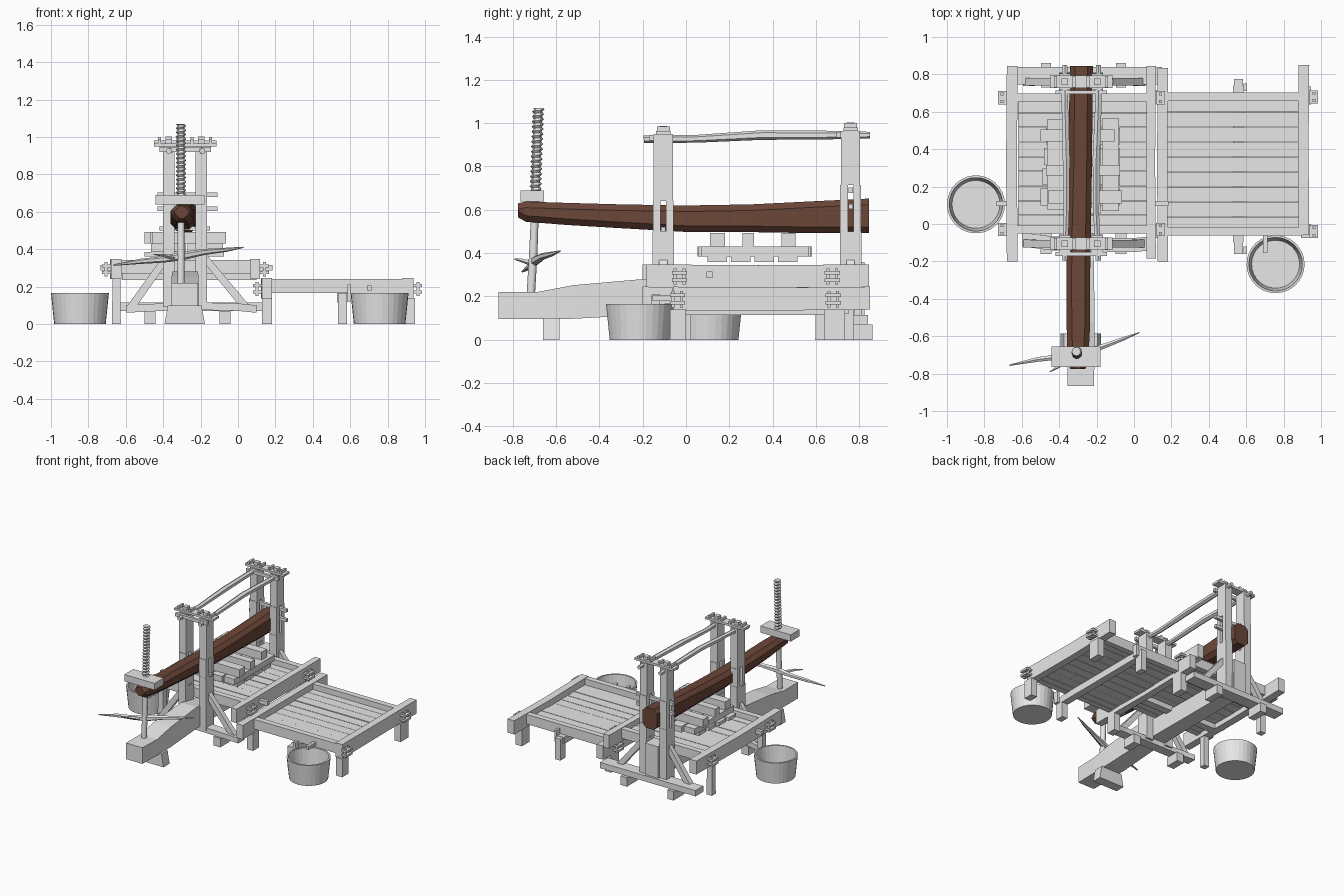
import bpy, bmesh, math, random
from mathutils import Vector
random.seed(4)

def material(name, col):
    m = bpy.data.materials.new(name)
    m.diffuse_color = (*col, 1)
    return m

GREY = material("weathered_grey", (0.8, 0.8, 0.8))
BROWN = material("dark_brown_wood", (0.15, 0.062, 0.04))

def loft(name, rings, mat=GREY, smooth=False):
    """Skin a list of closed rings of points, capping both ends."""
    bm = bmesh.new()
    vs = [[bm.verts.new(p) for p in r] for r in rings]
    n = len(vs[0])
    for a, b in zip(vs, vs[1:]):
        for i in range(n):
            bm.faces.new((a[i], a[(i + 1) % n], b[(i + 1) % n], b[i]))
    bm.faces.new(vs[0][::-1])
    bm.faces.new(vs[-1])
    bmesh.ops.recalc_face_normals(bm, faces=bm.faces)
    for f in bm.faces:
        f.smooth = smooth and len(f.verts) == 4
    me = bpy.data.meshes.new(name)
    bm.to_mesh(me)
    bm.free()
    me.materials.append(mat)
    ob = bpy.data.objects.new(name, me)
    bpy.context.collection.objects.link(ob)
    return ob

def box(name, x0, x1, y0, y1, z0, z1):
    return loft(name, [[(x0, y0, z), (x1, y0, z), (x1, y1, z), (x0, y1, z)] for z in (z0, z1)])

def beam_y(name, secs):
    """Rectangular beam along y from sections (y, x0, x1, z0, z1)."""
    return loft(name, [[(a, y, c), (b, y, c), (b, y, d), (a, y, d)] for y, a, b, c, d in secs])

def pole(name, pts, radii, sides=4, squash=1.0):
    """Swept pole through points with a radius at each."""
    pts = [Vector(p) for p in pts]
    d = (pts[-1] - pts[0]).normalized()
    side = d.cross(Vector((0, 0, 1)) if abs(d.z) < 0.9 else Vector((0, 1, 0))).normalized()
    up = side.cross(d)
    ang = [2 * math.pi * (i + 0.5) / sides for i in range(sides)]
    return loft(name, [[p + side * math.cos(t) * r + up * math.sin(t) * r * squash for t in ang]
                       for p, r in zip(pts, radii)], GREY, sides > 6)

# lever trunk with chamfered section
secs = [(-0.775, -0.34, -0.26, 0.565, 0.63), (-0.74, -0.355, -0.245, 0.545, 0.638), (-0.55, -0.36, -0.235, 0.53, 0.632),
        (-0.3, -0.362, -0.235, 0.515, 0.625), (0.0, -0.358, -0.23, 0.498, 0.62), (0.3, -0.35, -0.225, 0.497, 0.625),
        (0.6, -0.347, -0.222, 0.492, 0.64), (0.845, -0.343, -0.22, 0.492, 0.652)]
rings = []
for y, a, b, c, d in secs:
    k = 0.028
    rings.append([(a + k, y, c), (b - k, y, c), (b, y, c + k), (b, y, d - k),
                  (b - k, y, d), (a + k, y, d), (a, y, d - k), (a, y, c + k)])
loft("lever_trunk", rings, BROWN)

# base trunk and its front foot
beam_y("base_trunk", [(-0.865, -0.355, -0.215, 0.095, 0.22), (-0.69, -0.355, -0.21, 0.095, 0.22),
                      (-0.52, -0.355, -0.21, 0.097, 0.252), (-0.2, -0.35, -0.215, 0.115, 0.28),
                      (-0.04, -0.345, -0.22, 0.115, 0.255), (0.82, -0.34, -0.225, 0.115, 0.25)])
loft("trunk_foot", [[(-0.285 - w, -0.66, z), (-0.285 + w, -0.66, z), (-0.285 + w, -0.585, z), (-0.285 - w, -0.585, z)]
                    for z, w in ((0, 0.108), (0.1, 0.09))])
box("rear_filler_block", -0.338, -0.228, 0.715, 0.825, 0.115, 0.36)

# screw: plain shaft, threaded top, nut and turning branch
pole("screw_shaft", [(-0.305, -0.717, 0.2), (-0.305, -0.705, 0.4), (-0.305, -0.693, 0.7)], [0.02, 0.02, 0.017], 12)
turns, per, seg = 17, 4, 12
rings = []
for i in range(turns * per + 1):
    h = i / (turns * per)
    ring = []
    for j in range(seg):
        ph = (i / per - j / seg) % 1
        r = 0.018 + 0.01 * (1 - abs(2 * ph - 1))
        t = 2 * math.pi * j / seg
        ring.append((-0.305 + r * math.cos(t), -0.695 + 0.013 * h + r * math.sin(t), 0.68 + 0.39 * h))
    rings.append(ring)
loft("screw_thread", rings)
box("screw_nut", -0.44, -0.18, -0.765, -0.655, 0.638, 0.69)
pole("turning_branch", [(-0.665, -0.755, 0.315), (-0.52, -0.725, 0.335), (-0.4, -0.71, 0.345), (-0.305, -0.7, 0.362),
                        (-0.18, -0.66, 0.385), (-0.06, -0.615, 0.397), (0.03, -0.58, 0.41)],
     [0.004, 0.014, 0.017, 0.023, 0.016, 0.011, 0.003], 6)
pole("branch_twig", [(-0.33, -0.7, 0.35), (-0.4, -0.76, 0.367), (-0.45, -0.79, 0.372)], [0.014, 0.009, 0.003], 5)

# slotted uprights with cross ties, pegs, sills, feet and braces
for tag, y, top, s0, s1 in (("front", -0.105, 0.95, 0.5, 0.64), ("rear", 0.76, 0.965, 0.5, 0.715)):
    for side, x in (("left", -0.37), ("right", -0.197)):
        def slab(part, y0, y1, z0, z1):
            box(f"{tag}_{side}_post_{part}", x - 0.03, x + 0.03, y + y0, y + y1, z0, z1)
        slab("lower", -0.05, 0.05, 0.09, s0)
        slab("upper", -0.044, 0.044, s1, top)
        slab("cheek_a", -0.048, -0.013, s0, s1)
        slab("cheek_b", 0.013, 0.048, s0, s1)
        for dx in (-0.05, 0.05):
            box(f"{tag}_{side}_tie_peg", x + dx - 0.008, x + dx + 0.008, y - 0.03, y + 0.03, top + 0.01, top + 0.035)
        box(f"{tag}_{side}_post_tenon", x - 0.018, x + 0.018, y - 0.018, y + 0.018, top, top + 0.038)
        # diagonal brace
        sx = -0.575 if side == "left" else 0.045
        pole(f"{tag}_{side}_brace", [(x + (0.02 if side == "left" else -0.02), y, 0.4), (sx, y, 0.085)], [0.026, 0.03])
    box(f"{tag}_cross_tie", -0.45, -0.115, y - 0.034, y + 0.034, top - 0.002, top + 0.015)
    box(f"{tag}_lower_tie", -0.42, -0.145, y - 0.065, y - 0.045, top - 0.03, top - 0.005)
for z in (0.615, 0.69):
    box("slot_key", -0.43, -0.11, 0.75, 0.772, z - 0.012, z + 0.012)
box("front_slot_peg", -0.42, -0.15, -0.115, -0.095, 0.5, 0.52)
loft("front_sill", [[(x, -0.15 + c, z), (x, -0.075 + c, z), (x, -0.075 + c, z + 0.04), (x, -0.15 + c, z + 0.04)]
                    for x, c, z in ((-0.6, 0.03, 0.06), (-0.45, 0.01, 0.068), (-0.2, 0, 0.075), (0.0, 0, 0.07), (0.1, 0.01, 0.06))])
box("rear_sill", -0.67, 0.15, 0.745, 0.84, 0.07, 0.115)
for x in (-0.47, -0.07):
    box("rear_sill_foot", x - 0.027, x + 0.027, 0.73, 0.862, 0, 0.07)
    box("front_sill_foot", x - 0.03, x + 0.03, -0.16, -0.05, 0, 0.07)

# top rails joining front and rear frames
for x, b in ((-0.37, 0.008), (-0.19, -0.012)):
    pole("top_rail", [(x, -0.195, 0.925), (x + b, 0.05, 0.928), (x + b, 0.35, 0.945), (x, 0.65, 0.945), (x, 0.85, 0.945)],
         [0.017, 0.018, 0.022, 0.02, 0.015], 6)

# two planked basins: floors, rims, through tenons with wedges
def basin(tag, xl, xr, yf, yb, floor, z0, z1, rails):
    n = 9
    step = (yb - yf) / n
    for i in range(n):
        dz = random.uniform(-0.003, 0.003)
        box(f"{tag}_floor_plank", xl, xr, yf + i * step, yf + (i + 1) * step - 0.003, floor - 0.025 + dz, floor + dz)
    for part, y in (("front", yf), ("back", yb)):
        box(f"{tag}_{part}_board", xl - 0.02, xr + 0.02, y - 0.022, y + 0.022, z0 + 0.03, z1 - 0.005)
    for side, (x0, x1, y0, y1) in zip((-1, 1), rails):
        beam_y(f"{tag}_side_rail", [(y0, x0, x1, z0, z1), ((y0 + y1) / 2, x0 - 0.004, x1 - 0.004, z0, z1 - 0.004), (y1, x0, x1, z0 + 0.004, z1)])
        out = x1 if side > 0 else x0
        for y in (yf, yb):
            for z in (z0 + 0.035, z0 + 0.07):
                a, b = sorted((out, out + side * 0.048))
                box(f"{tag}_tenon", a, b, y - 0.035, y + 0.035, z - 0.008, z + 0.008)
            c = out + side * 0.025
            for dy in (-0.02, 0.02):
                box(f"{tag}_wedge", c - 0.008, c + 0.008, y + dy - 0.007, y + dy + 0.007, z0 + 0.015, z0 + 0.09)

basin("press_basin", -0.62, 0.07, -0.03, 0.675, 0.3, 0.24, 0.348,
      [(-0.68, -0.622, -0.2, 0.845), (0.068, 0.117, -0.185, 0.845)])
basin("lower_basin", 0.175, 0.88, -0.04, 0.68, 0.195, 0.135, 0.245,
      [(0.127, 0.182, -0.2, 0.835), (0.88, 0.937, -0.06, 0.85)])

# legs and bearers beneath the basins
for x in (0.155, 0.92):
    box("lower_basin_front_leg", x - 0.027, x + 0.027, -0.075, 0.0, 0, 0.14)
    box("lower_basin_rear_leg", x - 0.027, x + 0.027, 0.64, 0.735, 0, 0.14)
box("lower_basin_bearer", 0.53, 0.585, -0.1, 0.74, 0.115, 0.168)
for y in (-0.13, 0.74):
    box("bearer_leg", 0.535, 0.582, y - 0.03, y + 0.035, 0, 0.165)
    box("bearer_peg", 0.585, 0.605, y - 0.03, y + 0.01, 0.12, 0.21)
for y in (0.0, 0.62):
    pole("press_basin_leg", [(-0.65, y, 0), (-0.65, y, 0.25)], [0.033, 0.03])
for y in (0.12, 0.55):
    box("press_basin_bearer", -0.62, 0.1, y - 0.03, y + 0.03, 0.235, 0.276)

# pressing boards and cross blocks
for i in range(4):
    x = -0.465 + i * 0.098
    e = random.uniform(0, 0.04)
    box("pressing_board", x, x + 0.09, 0.045 + e, 0.59 - e, 0.385, 0.43)
for i in range(4):
    y = 0.1 + i * 0.108
    box("under_slat", -0.5 + 0.01 * i, -0.075, y, y + 0.09, 0.36, 0.386)
for (y0, y1), dx in zip(((0.11, 0.18), (0.26, 0.315), (0.44, 0.505)), (0.02, 0.01, -0.02)):
    box("cross_block", -0.48 + dx, -0.085 + dx, y0, y1, 0.43, 0.492)

# spouts
box("left_spout", -0.735, -0.66, 0.095, 0.122, 0.285, 0.315)
box("middle_spout", 0.1, 0.185, 0.095, 0.122, 0.285, 0.315)
box("lower_spout", 0.69, 0.713, -0.155, -0.04, 0.18, 0.205)

# stave buckets
for name, cx, cy in (("left_bucket", -0.845, 0.105), ("right_bucket", 0.757, -0.215)):
    n = 30
    prof = [(0.138, 0), (0.155, 0.166), (0.143, 0.166), (0.128, 0.018)]
    loft(name, [[(cx + r * math.cos(2 * math.pi * i / n), cy + r * math.sin(2 * math.pi * i / n), z) for i in range(n)]
                for r, z in prof])
